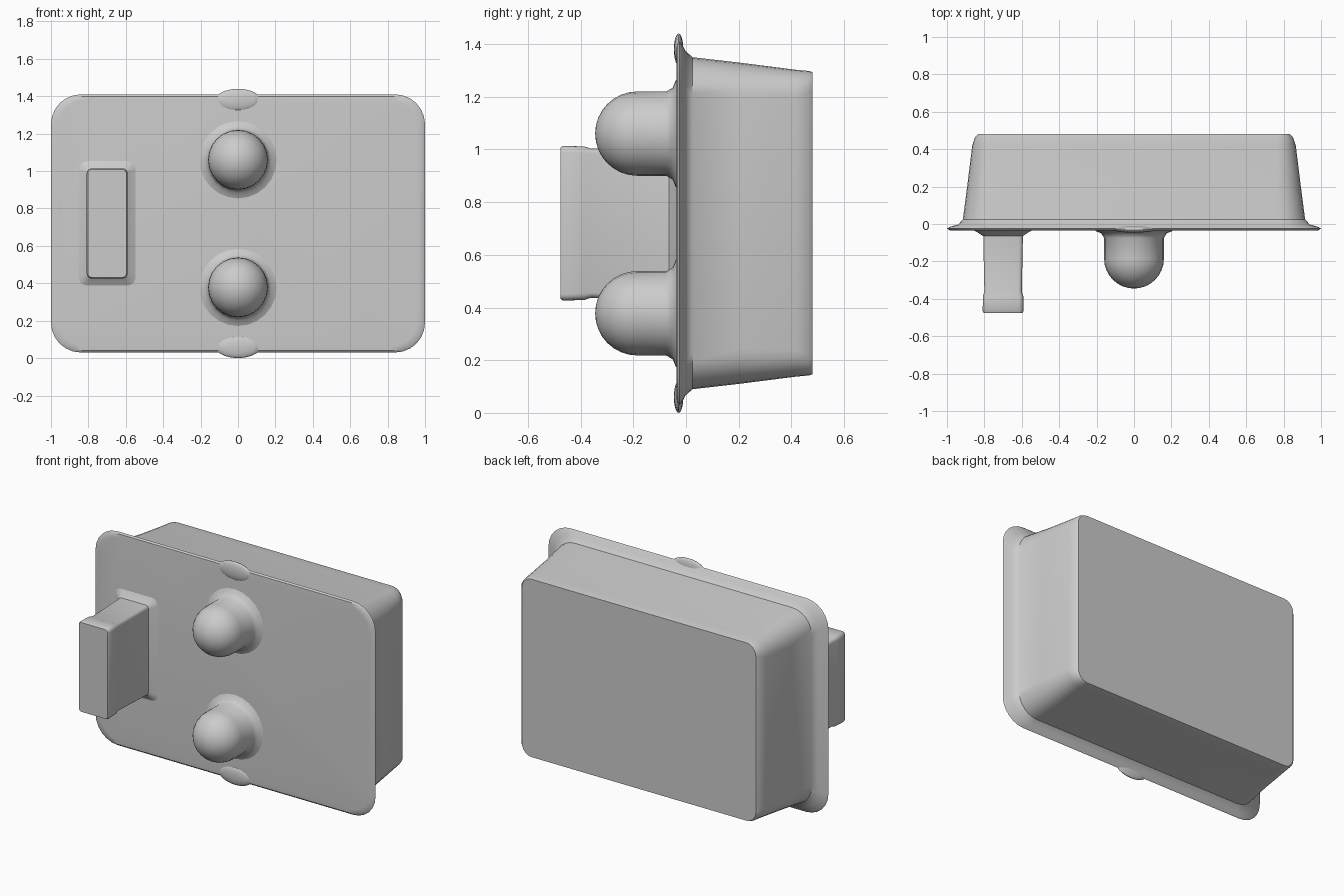
import bpy, bmesh, math

if "Cube" in bpy.data.objects:
    bpy.data.objects.remove(bpy.data.objects["Cube"])

ZC = 0.72  # height of the plate centre


def finish(name, bm, angle=35):
    bmesh.ops.recalc_face_normals(bm, faces=bm.faces)
    me = bpy.data.meshes.new(name)
    bm.to_mesh(me)
    bm.free()
    ob = bpy.data.objects.new(name, me)
    bpy.context.collection.objects.link(ob)
    bpy.ops.object.select_all(action='DESELECT')
    ob.select_set(True)
    bpy.context.view_layer.objects.active = ob
    bpy.ops.object.shade_smooth_by_angle(angle=math.radians(angle))
    return ob


def loft(name, rings, cx, cz, steps=6, angle=35):
    """Skin rounded rectangles given as (y, half width, half height, radius)."""
    bm = bmesh.new()
    loops = []
    for y, hx, hz, r in rings:
        loop = []
        for k, (sx, sz) in enumerate([(1, 1), (-1, 1), (-1, -1), (1, -1)]):
            for i in range(steps + 1):
                a = math.pi / 2 * (k + i / steps)
                loop.append(bm.verts.new((cx + sx * (hx - r) + r * math.cos(a), y,
                                          cz + sz * (hz - r) + r * math.sin(a))))
        loops.append(loop)
    n = len(loops[0])
    for a, b in zip(loops, loops[1:]):
        for i in range(n):
            j = (i + 1) % n
            bm.faces.new((a[i], a[j], b[j], b[i]))
    bm.faces.new(loops[0])
    bm.faces.new(loops[-1])
    return finish(name, bm, angle)


def lathe(name, profile, cx, cz, sides=24):
    """Spin a (radius, y) profile around the y axis."""
    bm = bmesh.new()
    vs = [bm.verts.new((cx + r, y, cz)) for r, y in profile]
    es = [bm.edges.new(p) for p in zip(vs, vs[1:])]
    bmesh.ops.spin(bm, geom=vs + es, cent=(cx, 0, cz), axis=(0, 1, 0),
                   angle=2 * math.pi, steps=sides, use_merge=True)
    bmesh.ops.remove_doubles(bm, verts=bm.verts, dist=0.0005)
    return finish(name, bm, 50)


# Front flange flowing into the tapered housing
loft("housing", [
    (-0.036, 0.96, 0.66, 0.15),
    (-0.034, 0.985, 0.68, 0.15),
    (-0.025, 1.0, 0.69, 0.16),
    (-0.015, 0.985, 0.68, 0.15),
    (-0.003, 0.94, 0.655, 0.14),
    (0.025, 0.915, 0.63, 0.14),
    (0.20, 0.892, 0.61, 0.13),
    (0.42, 0.865, 0.582, 0.10),
    (0.465, 0.85, 0.578, 0.08),
    (0.48, 0.835, 0.574, 0.07)], 0, ZC)

# Domed knobs with a filleted base
R, DOME_Y = 0.16, -0.185
knob = [(0.215, -0.03), (0.20, -0.040), (0.175, -0.05), (R, -0.075)]
for i in range(9):
    t = math.pi / 2 * i / 8
    knob.append((R * math.cos(t), DOME_Y - R * math.sin(t)))
for label, z in (("upper", 1.06), ("lower", 0.378)):
    lathe(label + "_knob", knob, 0, z)

# Side handle: flared base, slim neck, slightly wider grip
loft("handle", [
    (-0.03, 0.165, 0.345, 0.05),
    (-0.042, 0.14, 0.32, 0.04),
    (-0.065, 0.106, 0.29, 0.02),
    (-0.36, 0.100, 0.283, 0.02),
    (-0.385, 0.108, 0.291, 0.025),
    (-0.465, 0.109, 0.294, 0.025),
    (-0.476, 0.103, 0.288, 0.02)], -0.70, ZC, 4)

# Small flattened bumps on the top and bottom edges of the flange
for label, s in (("top", 1), ("bottom", -1)):
    bm = bmesh.new()
    bmesh.ops.create_uvsphere(bm, u_segments=16, v_segments=10, radius=1)
    for v in bm.verts:
        v.co = (v.co.x * 0.12, -0.028 + v.co.y * 0.018,
                ZC + s * 0.66 + v.co.z * 0.06)
    finish(label + "_edge_bump", bm)
